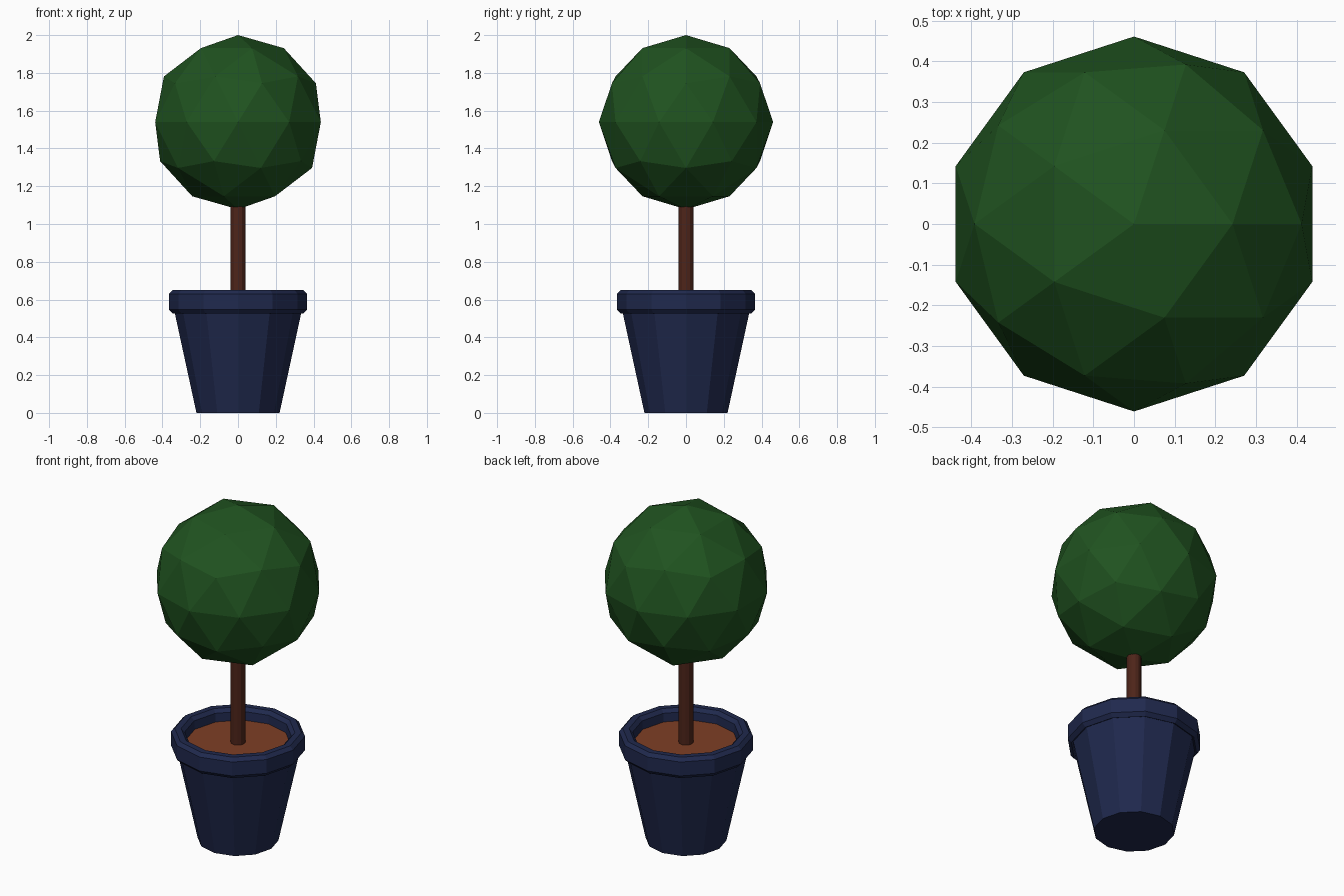
import bpy, bmesh, math

if "Cube" in bpy.data.objects:
    bpy.data.objects.remove(bpy.data.objects["Cube"])

SIDES = 12


def paint(obj, name, color):
    mat = bpy.data.materials.new(name)
    mat.diffuse_color = (*color, 1)
    mat.use_nodes = True
    mat.node_tree.nodes["Principled BSDF"].inputs["Base Color"].default_value = mat.diffuse_color
    obj.data.materials.append(mat)


def lathe(name, profile, mat_name, color):
    """Revolve (radius, z) points into a flat-shaded 12-sided solid; ends are capped."""
    bm = bmesh.new()
    rings = []
    for r, z in profile:
        rings.append([bm.verts.new((r * math.cos(2 * math.pi * i / SIDES),
                                    r * math.sin(2 * math.pi * i / SIDES), z))
                      for i in range(SIDES)])
    for a, b in zip(rings, rings[1:]):
        for i in range(SIDES):
            j = (i + 1) % SIDES
            bm.faces.new((a[i], a[j], b[j], b[i]))
    bm.faces.new(rings[0][::-1])
    bm.faces.new(rings[-1])
    bmesh.ops.recalc_face_normals(bm, faces=bm.faces)
    mesh = bpy.data.meshes.new(name)
    bm.to_mesh(mesh)
    bm.free()
    obj = bpy.data.objects.new(name, mesh)
    bpy.context.collection.objects.link(obj)
    paint(obj, mat_name, color)
    return obj


# Tapered pot with bevelled rim, continuing down inside to just below the soil
lathe("pot", [(0.22, 0), (0.335, 0.53), (0.345, 0.525), (0.365, 0.547),
              (0.365, 0.63), (0.345, 0.65), (0.31, 0.65), (0.29, 0.63),
              (0.285, 0.57)], "navy_glaze", (0.014, 0.022, 0.075))

# Soil disc
lathe("soil", [(0.285, 0.572), (0.288, 0.58)], "soil", (0.21, 0.05, 0.018))

# Trunk
lathe("trunk", [(0.04, 0.575), (0.04, 1.12)], "bark", (0.075, 0.018, 0.01))

# Faceted ball of foliage
bpy.ops.mesh.primitive_ico_sphere_add(subdivisions=2, radius=0.461,
                                      location=(0, 0, 1.539))
foliage = bpy.context.object
foliage.name = "foliage"
paint(foliage, "leaf_green", (0.014, 0.085, 0.014))
